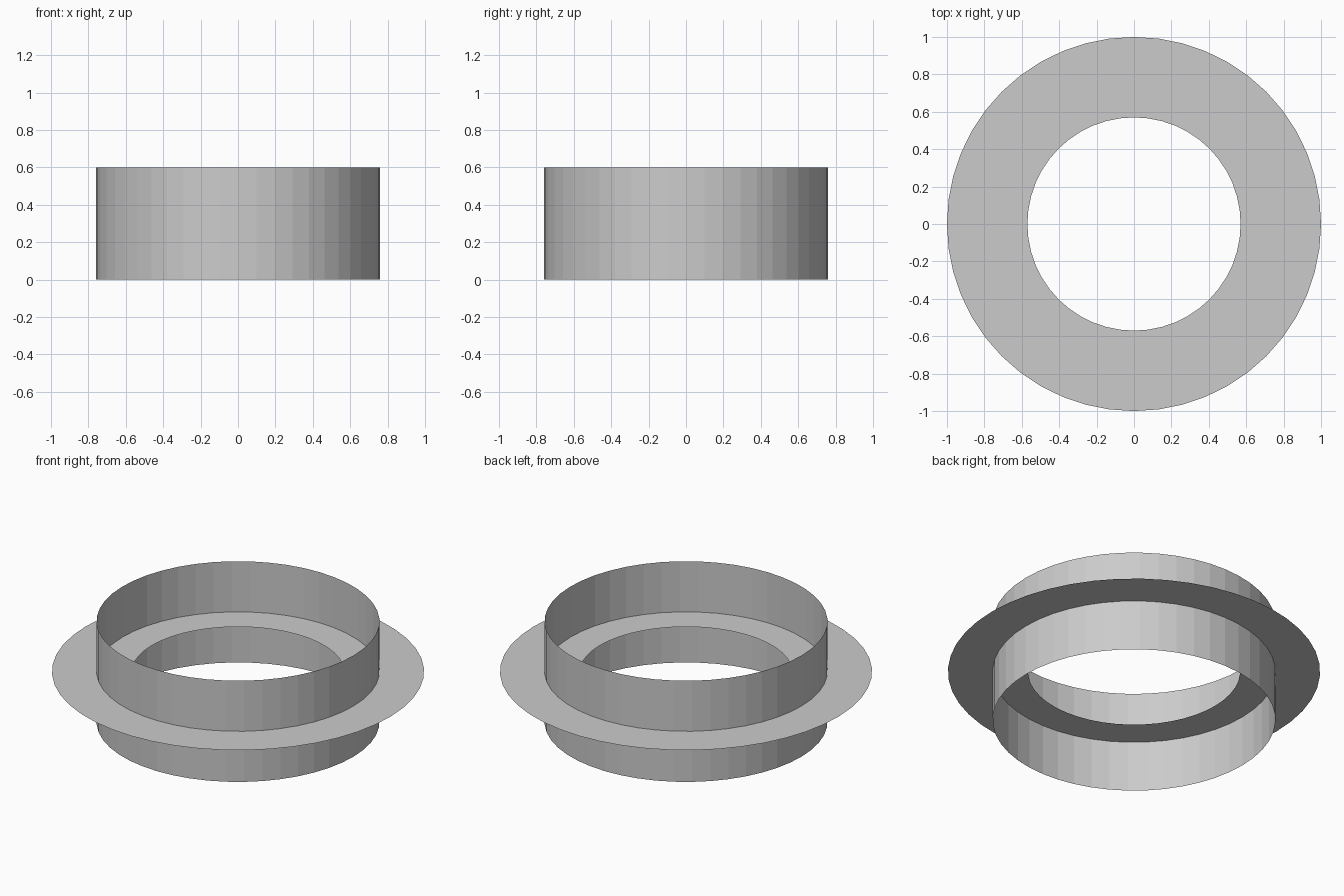
import bpy, bmesh
from math import cos, sin, tau

if "Cube" in bpy.data.objects:
    bpy.data.objects.remove(bpy.data.objects["Cube"])

SIDES = 48


def swept_sheet(name, profile):
    """Revolve a two-point (radius, z) profile around z into a thin open surface."""
    bm = bmesh.new()
    loops = [[bm.verts.new((r * cos(tau * i / SIDES), r * sin(tau * i / SIDES), z))
              for i in range(SIDES)] for r, z in profile]
    a, b = loops
    for i in range(SIDES):
        j = (i + 1) % SIDES
        bm.faces.new((a[i], a[j], b[j], b[i]))
    mesh = bpy.data.meshes.new(name)
    bm.to_mesh(mesh)
    bm.free()
    obj = bpy.data.objects.new(name, mesh)
    bpy.context.collection.objects.link(obj)
    return obj


# Upright open band, facing outward
swept_sheet("band", [(0.76, 0.0), (0.76, 0.6)])

# Flat ring crossing the band at mid height, facing up
swept_sheet("flat_ring", [(1.0, 0.3), (0.57, 0.3)])
